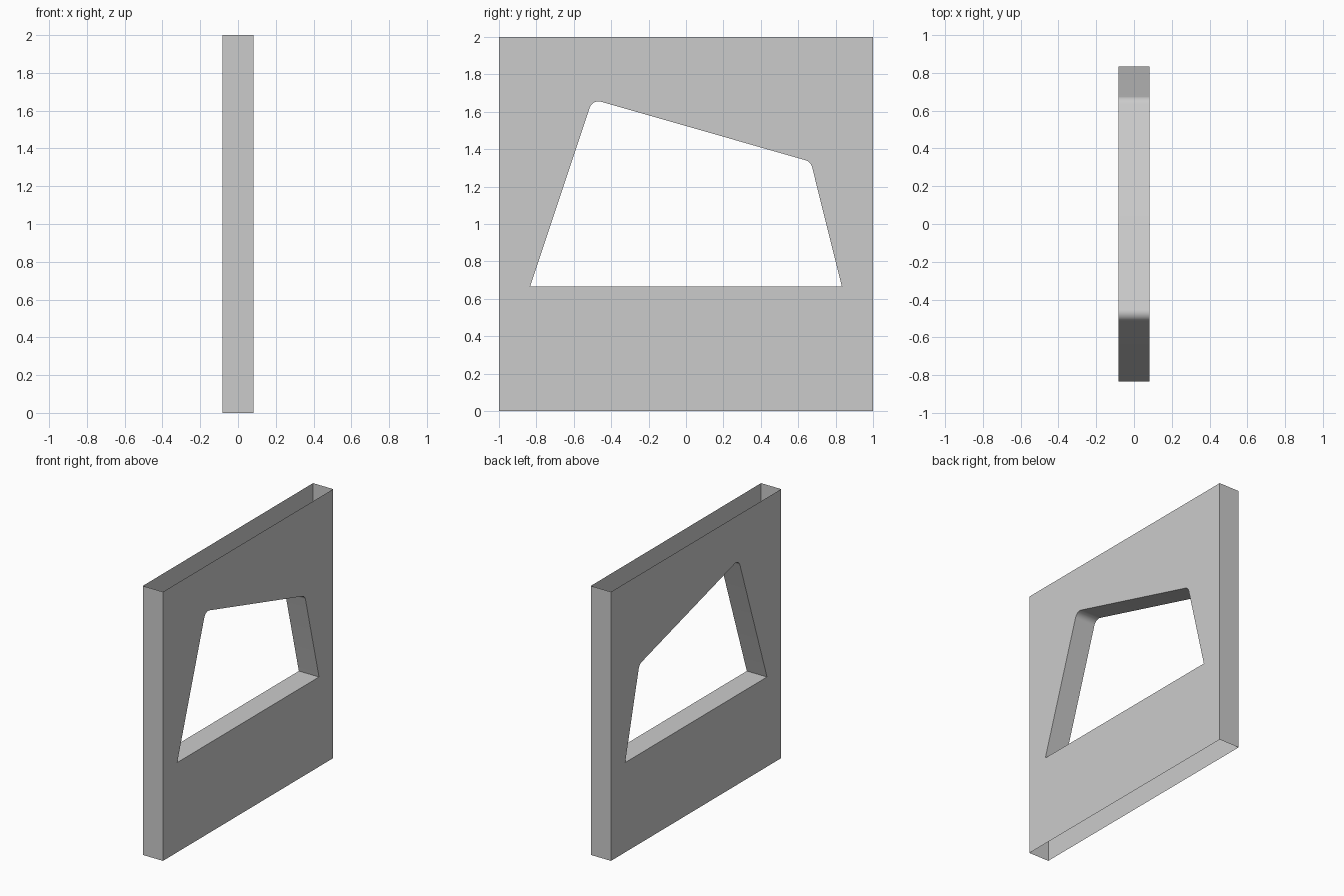
import bpy
import bmesh
import math
from mathutils import Vector

HALF_THICK = 0.083
RADIUS = 0.05

if "Cube" in bpy.data.objects:
    bpy.data.objects.remove(bpy.data.objects["Cube"], do_unlink=True)

# Single grey finish
grey = bpy.data.materials.new("plain grey")
grey.use_nodes = True
color = (0.6, 0.6, 0.6, 1)
grey.diffuse_color = color
grey.node_tree.nodes["Principled BSDF"].inputs["Base Color"].default_value = color


def rounded(before, corner, after, steps=8):
    """Arc of RADIUS tangent to both edges meeting at a corner."""
    p, c, n = Vector(before), Vector(corner), Vector(after)
    a, b = (p - c).normalized(), (n - c).normalized()
    half = a.angle(b) / 2
    centre = c + (a + b).normalized() * RADIUS / math.sin(half)
    start = (c + a * RADIUS / math.tan(half) - centre).normalized()
    end = (c + b * RADIUS / math.tan(half) - centre).normalized()
    points = []
    for i in range(steps + 1):
        direction = start.lerp(end, i / steps).normalized()
        points.append(centre + direction * RADIUS)
    return points


# Panel outline and window outline, in (y, z)
outer = [(-1, 0), (1, 0), (1, 2), (-1, 2)]
sill_front, sill_back = (-0.833, 0.667), (0.833, 0.667)
top_back, top_front = (0.667, 1.333), (-0.5, 1.667)
window = [sill_front, sill_back,
          *rounded(sill_back, top_back, top_front),
          *rounded(top_back, top_front, sill_front)]

# One side face with the window hole
bm = bmesh.new()
edges = []
for loop in (outer, window):
    verts = [bm.verts.new((-HALF_THICK, y, z)) for y, z in loop]
    edges += [bm.edges.new((v, verts[i - 1])) for i, v in enumerate(verts)]
bmesh.ops.triangle_fill(bm, edges=edges, use_beauty=True)

# Thicken into a wall, then open its top and bottom ends
extruded = bmesh.ops.extrude_face_region(bm, geom=bm.faces[:], use_keep_orig=True)
bmesh.ops.translate(bm, vec=(2 * HALF_THICK, 0, 0),
                    verts=[g for g in extruded["geom"] if isinstance(g, bmesh.types.BMVert)])
bmesh.ops.recalc_face_normals(bm, faces=bm.faces[:])
ends = [f for f in bm.faces
        if abs(abs(f.calc_center_median().z - 1) - 1) < 0.001]
bmesh.ops.delete(bm, geom=ends, context="FACES")

mesh = bpy.data.meshes.new("window_wall")
bm.to_mesh(mesh)
bm.free()
mesh.materials.append(grey)
wall = bpy.data.objects.new("window_wall", mesh)
bpy.context.collection.objects.link(wall)

# Smooth the rounded window corners only
bpy.context.view_layer.objects.active = wall
wall.select_set(True)
bpy.ops.object.shade_smooth_by_angle(angle=math.radians(30))
